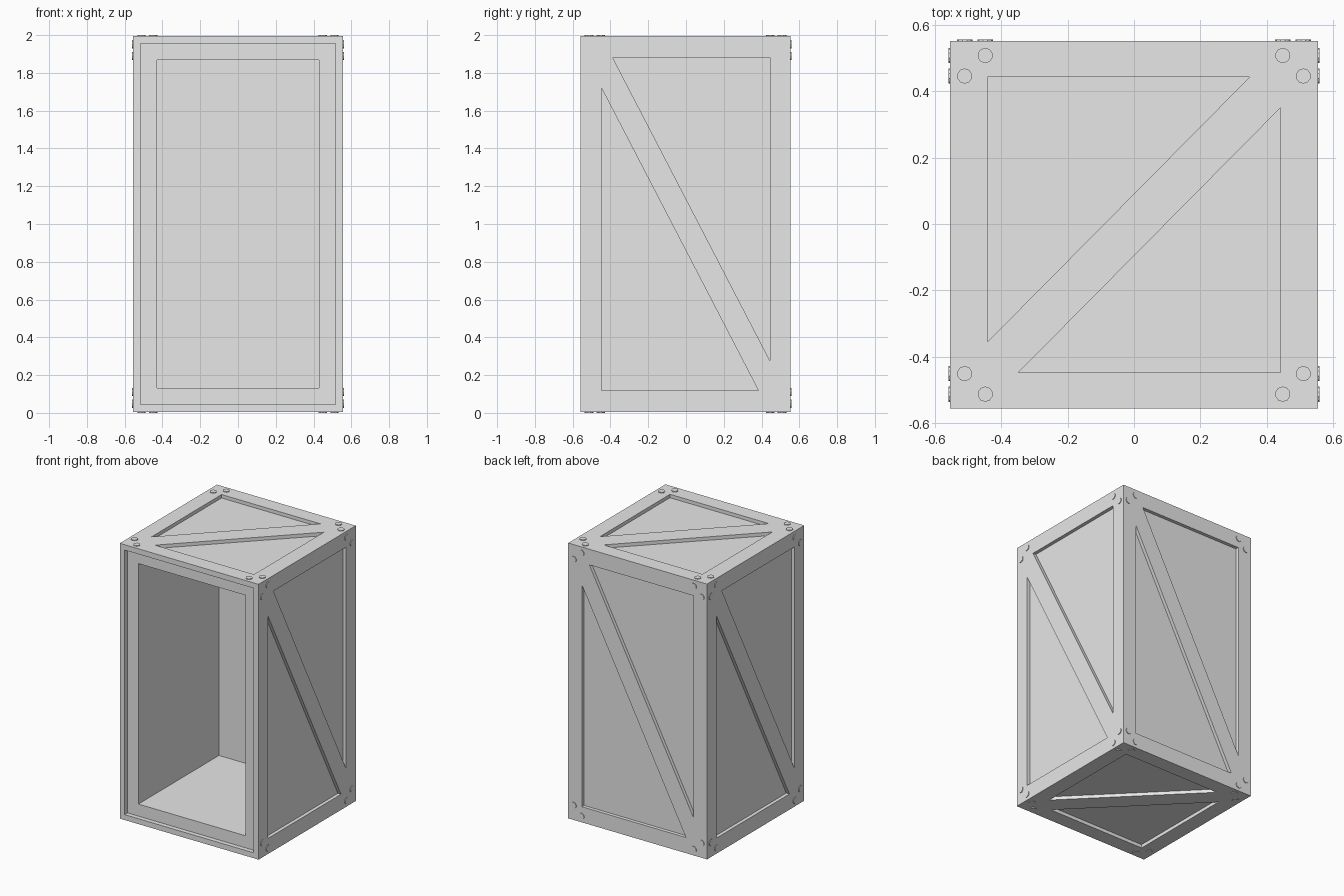
import bpy
import bmesh
from math import cos, sin, tau
from mathutils import Matrix, Vector

cube = bpy.data.objects.get("Cube")
if cube:
    bpy.data.objects.remove(cube, do_unlink=True)

HALF, HALF_Z = 0.555, 0.995
CENTRE = Vector((0, -0.0025, 1.0))
RECESS = 0.025
SCREW_OUT = 0.005

grey = bpy.data.materials.new("light_grey")
grey.use_nodes = True
grey.diffuse_color = (0.8, 0.8, 0.8, 1)
grey.node_tree.nodes["Principled BSDF"].inputs["Base Color"].default_value = (0.8, 0.8, 0.8, 1)


def make_object(name, bm):
    bmesh.ops.recalc_face_normals(bm, faces=bm.faces)
    mesh = bpy.data.meshes.new(name)
    bm.to_mesh(mesh)
    bm.free()
    mesh.materials.append(grey)
    obj = bpy.data.objects.new(name, mesh)
    bpy.context.collection.objects.link(obj)
    return obj


def panel_frame(u, v, reach):
    """Matrix of one outer face: u right, v up, third axis outwards."""
    u, v = Vector(u), Vector(v)
    n = u.cross(v)
    m = Matrix((u, v, n)).transposed().to_4x4()
    m.translation = CENTRE + n * reach
    return m


def prism(bm, frame, outline, low, high):
    """Extrude a flat outline along the panel's outward axis."""
    rings = [[bm.verts.new(frame @ Vector((x, y, z))) for x, y in outline]
             for z in (low, high)]
    bm.faces.new(rings[0][::-1])
    bm.faces.new(rings[1])
    count = len(outline)
    for i in range(count):
        j = (i + 1) % count
        bm.faces.new((rings[0][i], rings[0][j], rings[1][j], rings[1][i]))


# Every face but the open front: frame, half height, bar gaps along u and v
X, Y, Z = (1, 0, 0), (0, 1, 0), (0, 0, 1)
NX, NY = (-1, 0, 0), (0, -1, 0)
panels = [(panel_frame(u, Z, HALF), HALF_Z, 0.06, 0.16) for u in (Y, NX, NY)]
panels += [(panel_frame(Y, v, HALF_Z), HALF, 0.093, 0.093) for v in (NX, X)]

# Hollow body with a stepped rim around the front opening
bm = bmesh.new()
bmesh.ops.create_cube(bm, size=2, matrix=Matrix.Translation(CENTRE)
                      @ Matrix.Diagonal((HALF, HALF, HALF_Z, 1)))
front = min(bm.faces, key=lambda f: f.calc_center_median().y)
for border, depth in ((0.039, 0.033), (0.087, 0.92)):
    bmesh.ops.inset_region(bm, faces=[front], thickness=border, use_even_offset=True)
    # Extrude the inset face straight back
    grown = bmesh.ops.extrude_face_region(bm, geom=[front])["geom"]
    bmesh.ops.delete(bm, geom=[front], context="FACES")
    front = next(g for g in grown if isinstance(g, bmesh.types.BMFace))
    bmesh.ops.translate(bm, vec=(0, depth, 0), verts=front.verts)
body = make_object("crate_body", bm)

# Triangular recesses either side of each diagonal brace
bm = bmesh.new()
for frame, height, gap_u, gap_v in panels:
    w, h = HALF - 0.109, height - 0.113
    triangle = [(-w, h - gap_v), (-w, -h), (w - gap_u, -h)]
    for s in (1, -1):
        prism(bm, frame, [(s * x, s * y) for x, y in triangle], -RECESS, 0.05)
cutter = make_object("recess_cutter", bm)
cutter.hide_render = True

cut = body.modifiers.new("recesses", "BOOLEAN")
cut.operation = "DIFFERENCE"
cut.solver = "EXACT"
cut.object = cutter
graph = bpy.context.evaluated_depsgraph_get()
graph.update()
body.data = bpy.data.meshes.new_from_object(body.evaluated_get(graph))
body.modifiers.clear()
bpy.data.objects.remove(cutter, do_unlink=True)

# A pair of flat screw heads in every panel corner
bm = bmesh.new()
near, far, radius, sides = 0.044, 0.106, 0.023, 10
for frame, height, _, _ in panels:
    for su in (-1, 1):
        for sv in (-1, 1):
            for du, dv in ((near, far), (far, near)):
                cu, cv = su * (HALF - du), sv * (height - dv)
                ring = [(cu + radius * cos(tau * i / sides),
                         cv + radius * sin(tau * i / sides)) for i in range(sides)]
                prism(bm, frame, ring, -0.005, SCREW_OUT)
make_object("screw_heads", bm)
